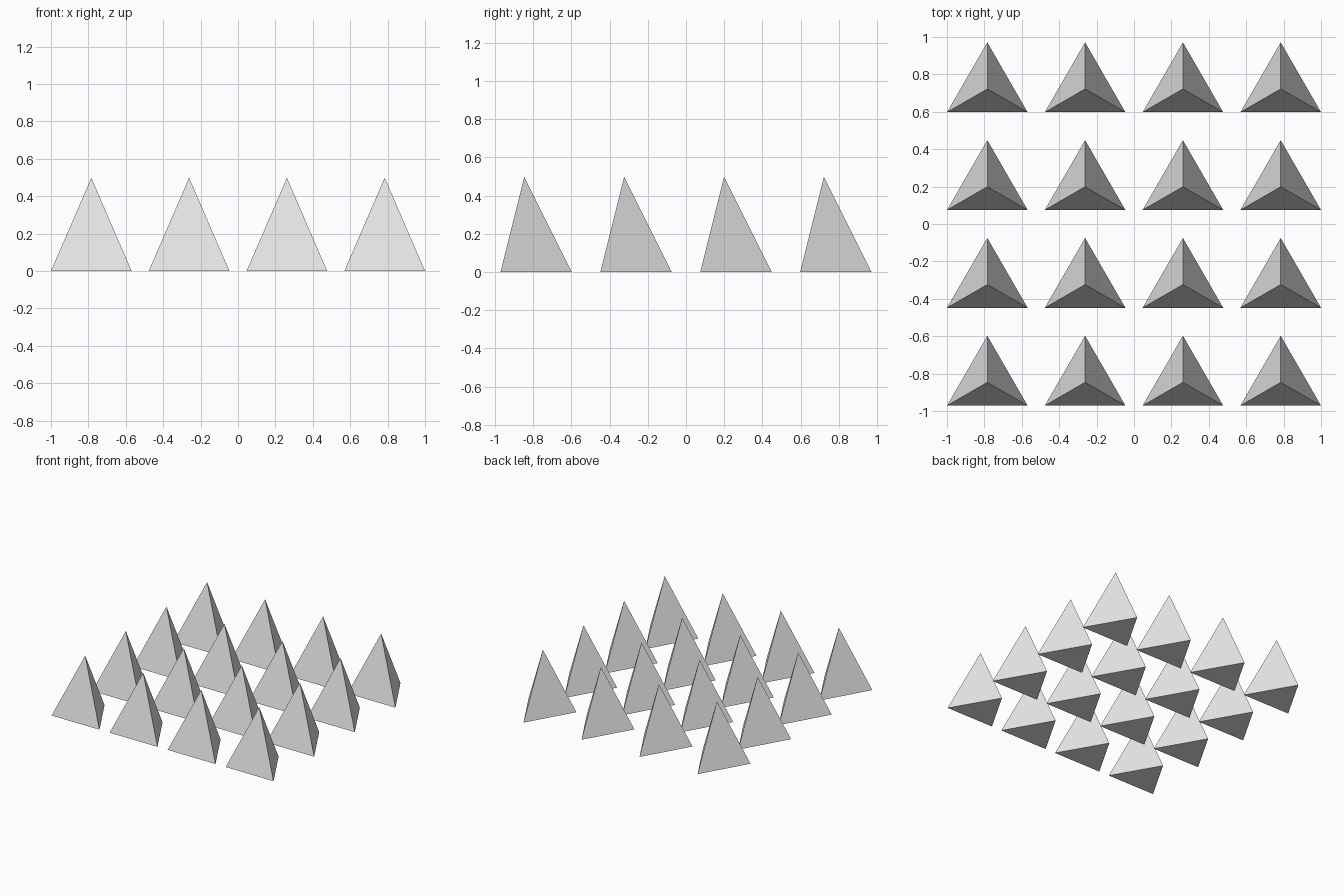
import bpy

# Remove the default cube
cube = bpy.data.objects.get("Cube")
if cube:
    bpy.data.objects.remove(cube, do_unlink=True)

# One plain grey for every pyramid
GREY = (0.8, 0.8, 0.8, 1.0)
mat = bpy.data.materials.new("light grey")
mat.use_nodes = True
mat.diffuse_color = GREY
mat.node_tree.nodes["Principled BSDF"].inputs["Base Color"].default_value = GREY

COUNT = 4
RADIUS = 0.249
HEIGHT = 2 * RADIUS
SPACING = 2.1 * RADIUS
BASE_Y = -RADIUS / 4  # the triangle's centre sits nearer its front edge


def pyramid(row, column):
    """Three-sided pyramid with a base corner pointing back."""
    middle = (COUNT - 1) / 2
    bpy.ops.mesh.primitive_cone_add(
        vertices=3, radius1=RADIUS, radius2=0, depth=HEIGHT,
        location=((column - middle) * SPACING,
                  (row - middle) * SPACING + BASE_Y, HEIGHT / 2))
    obj = bpy.context.object
    obj.name = f"pyramid_row{row + 1}_column{column + 1}"
    obj.data.materials.append(mat)


# Square grid of pyramids
for row in range(COUNT):
    for column in range(COUNT):
        pyramid(row, column)
